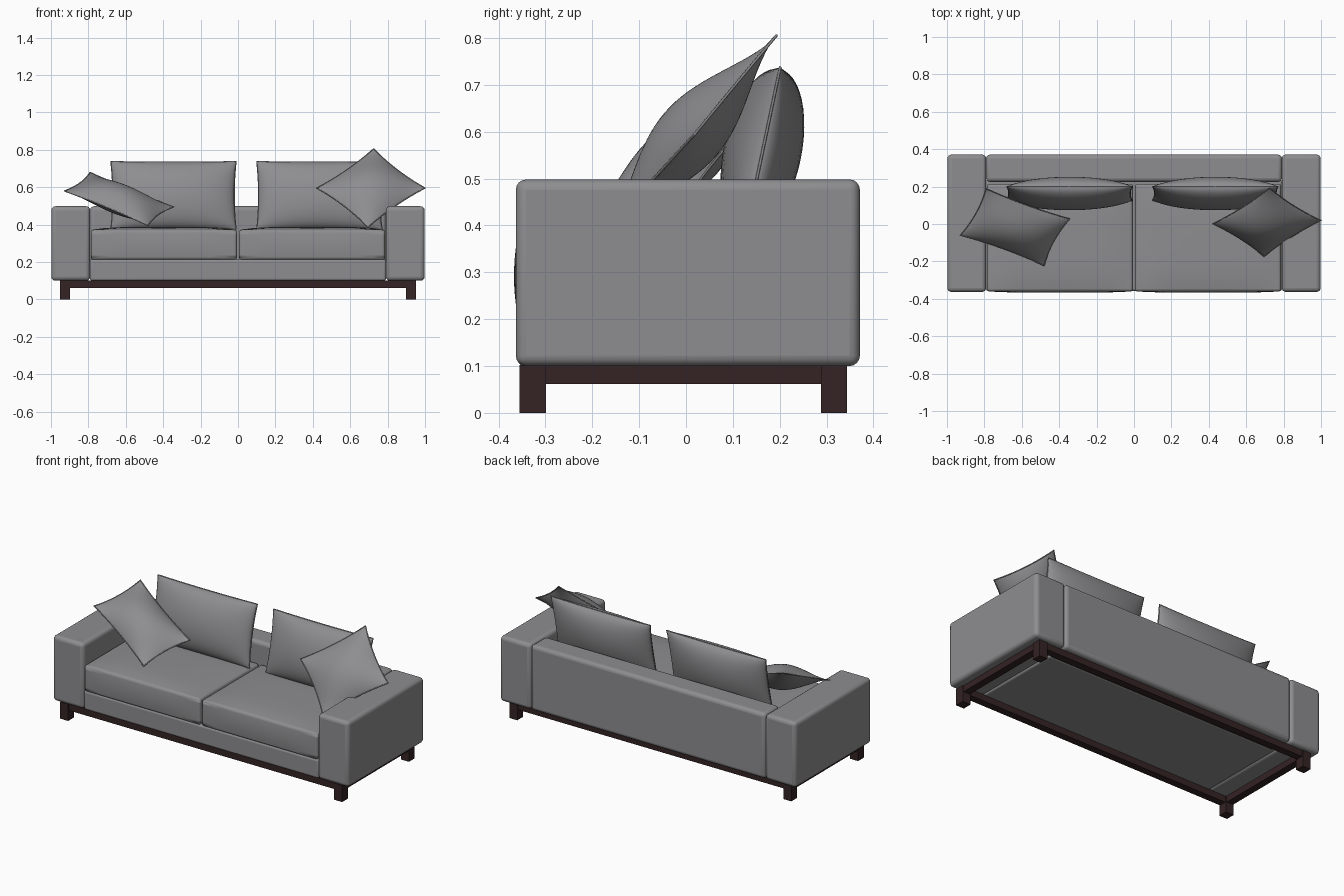
import bpy, bmesh, math
from mathutils import Vector

if "Cube" in bpy.data.objects:
    bpy.data.objects.remove(bpy.data.objects["Cube"])


def material(name, rgb):
    m = bpy.data.materials.new(name)
    m.diffuse_color = (*rgb, 1)
    m.use_nodes = True
    m.node_tree.nodes["Principled BSDF"].inputs["Base Color"].default_value = m.diffuse_color
    return m


FABRIC = material("grey fabric", (0.27, 0.27, 0.28))
WOOD = material("dark wood", (0.035, 0.017, 0.017))


def finish(bm, name, mat):
    bmesh.ops.recalc_face_normals(bm, faces=bm.faces)
    me = bpy.data.meshes.new(name)
    bm.to_mesh(me)
    bm.free()
    ob = bpy.data.objects.new(name, me)
    bpy.context.collection.objects.link(ob)
    me.materials.append(mat)
    return ob


def smooth(ob, angle=40):
    bpy.ops.object.select_all(action='DESELECT')
    ob.select_set(True)
    bpy.context.view_layer.objects.active = ob
    bpy.ops.object.shade_smooth_by_angle(angle=math.radians(angle))


def box(name, x, y, z, mat, bevel=0.0, crown=0.0, bulge=0.0):
    """Box from (min, max) ranges; crown lifts the top, bulge swells the front."""
    bm = bmesh.new()
    bmesh.ops.create_cube(bm, size=2)
    if crown:
        bmesh.ops.subdivide_edges(bm, edges=bm.edges[:], cuts=11, use_grid_fill=True)
    for v in bm.verts:
        a, b, c = v.co
        dz = crown * ((1 - a**4) * (1 - b**4)) if c > 0 else 0
        dy = -bulge * (1 - a**4) * (1 - c**2) if b < -0.99 else 0
        v.co = [(r[0] + r[1]) / 2 + k * (r[1] - r[0]) / 2 for r, k in zip((x, y, z), (a, b, c))]
        v.co += Vector((0, dy, dz * max(c, 0)))
    ob = finish(bm, name, mat)
    if bevel:
        m = ob.modifiers.new("round", 'BEVEL')
        m.width, m.segments = bevel, 4
        m.limit_method, m.angle_limit = 'ANGLE', math.radians(50)
        smooth(ob)
    return ob


def piping(name, points, radius=0.004):
    cu = bpy.data.curves.new(name, 'CURVE')
    cu.dimensions, cu.bevel_depth, cu.bevel_resolution = '3D', radius, 1
    sp = cu.splines.new('POLY')
    sp.points.add(len(points) - 1)
    for p, co in zip(sp.points, points):
        p.co = (*co, 1)
    sp.use_cyclic_u = True
    cu.materials.append(FABRIC)
    bpy.context.collection.objects.link(bpy.data.objects.new(name, cu))


def pillow(name, centre, half_u, half_v, thick, power, pinch_u, pinch_v, n=24):
    """Stuffed pillow: two bulged sheets joined at a pinched rim."""
    c, U, V = Vector(centre), Vector(half_u), Vector(half_v)
    N = U.cross(V).normalized()
    t = [math.sin(math.pi * (i / n - 0.5)) for i in range(n + 1)]

    def point(u, v, side):
        h = side * thick * max((1 - u * u) * (1 - v * v), 0) ** power
        return c + U * u * (1 - pinch_u * (1 - v * v)) + V * v * (1 - pinch_v * (1 - u * u)) + N * h

    bm = bmesh.new()
    for side in (1, -1):
        g = [[bm.verts.new(point(u, v, side)) for v in t] for u in t]
        for i in range(n):
            for j in range(n):
                bm.faces.new((g[i][j], g[i + 1][j], g[i + 1][j + 1], g[i][j + 1]))
    bmesh.ops.remove_doubles(bm, verts=bm.verts[:], dist=1e-5)
    smooth(finish(bm, name, FABRIC), 60)
    rim = ([(u, -1) for u in t[:-1]] + [(1, v) for v in t[:-1]]
           + [(-u, 1) for u in t[:-1]] + [(-1, -v) for v in t[:-1]])
    piping(name + "_piping", [point(u, v, 0) for u, v in rim], 0.003)


# Upholstered body
for side, s in (("left", -1), ("right", 1)):
    box(side + "_arm", sorted((s * 0.79, s * 0.998)), (-0.363, 0.371), (0.1, 0.498), FABRIC, 0.022)
box("back", (-0.791, 0.791), (0.225, 0.371), (0.1, 0.498), FABRIC, 0.022)
box("base", (-0.791, 0.791), (-0.358, 0.24), (0.1, 0.215), FABRIC, 0.012)

# Seat cushions with piping round the top and bottom edges
for side, s in (("left", -1), ("right", 1)):
    x0, x1 = sorted((s * 0.006, s * 0.786))
    y0, y1 = -0.36, 0.215
    box(side + "_seat", (x0, x1), (y0, y1), (0.212, 0.372), FABRIC, 0.028, 0.016, 0.007)
    for level, z in (("top", 0.364), ("bottom", 0.222)):
        r, pts = 0.03, []
        for k, (cx, cy) in enumerate(((x1 - r, y1 - r), (x0 + r, y1 - r), (x0 + r, y0 + r), (x1 - r, y0 + r))):
            for i in range(5):
                a = math.pi / 2 * (k + i / 4)
                pts.append((cx + (r - 0.008) * math.cos(a), cy + (r - 0.008) * math.sin(a), z))
        piping(f"{side}_seat_{level}_piping", pts)

# Back cushions, leaning backwards
for side, x in (("left", -0.345), ("right", 0.435)):
    pillow(side + "_back_cushion", (x, 0.163, 0.556), (0.335, 0, 0), (0, 0.038, 0.181),
           0.083, 0.5, 0.03, 0.02)

# Throw pillows
pillow("right_throw_pillow", (0.71, 0.01, 0.595), (0.1525, 0.096, 0.105), (-0.1375, 0.087, 0.105),
       0.072, 0.9, 0.07, 0.07)
pillow("left_throw_pillow", (-0.636, -0.016, 0.537), (0.224, -0.081, -0.0925), (0.069, 0.125, 0.05),
       0.072, 0.9, 0.07, 0.07)

# Wooden legs and rails
for fb, ya, yb in (("front", -0.355, -0.299), ("rear", 0.288, 0.344)):
    for side, s in (("left", -1), ("right", 1)):
        box(f"{fb}_{side}_leg", sorted((s * 0.897, s * 0.951)), (ya, yb), (0, 0.102), WOOD)
    mid = (ya + yb) / 2
    box(fb + "_rail", (-0.9, 0.9), (mid - 0.022, mid + 0.022), (0.062, 0.102), WOOD)
for side, s in (("left", -1), ("right", 1)):
    box(side + "_rail", sorted((s * 0.902, s * 0.946)), (-0.31, 0.30), (0.062, 0.102), WOOD)
